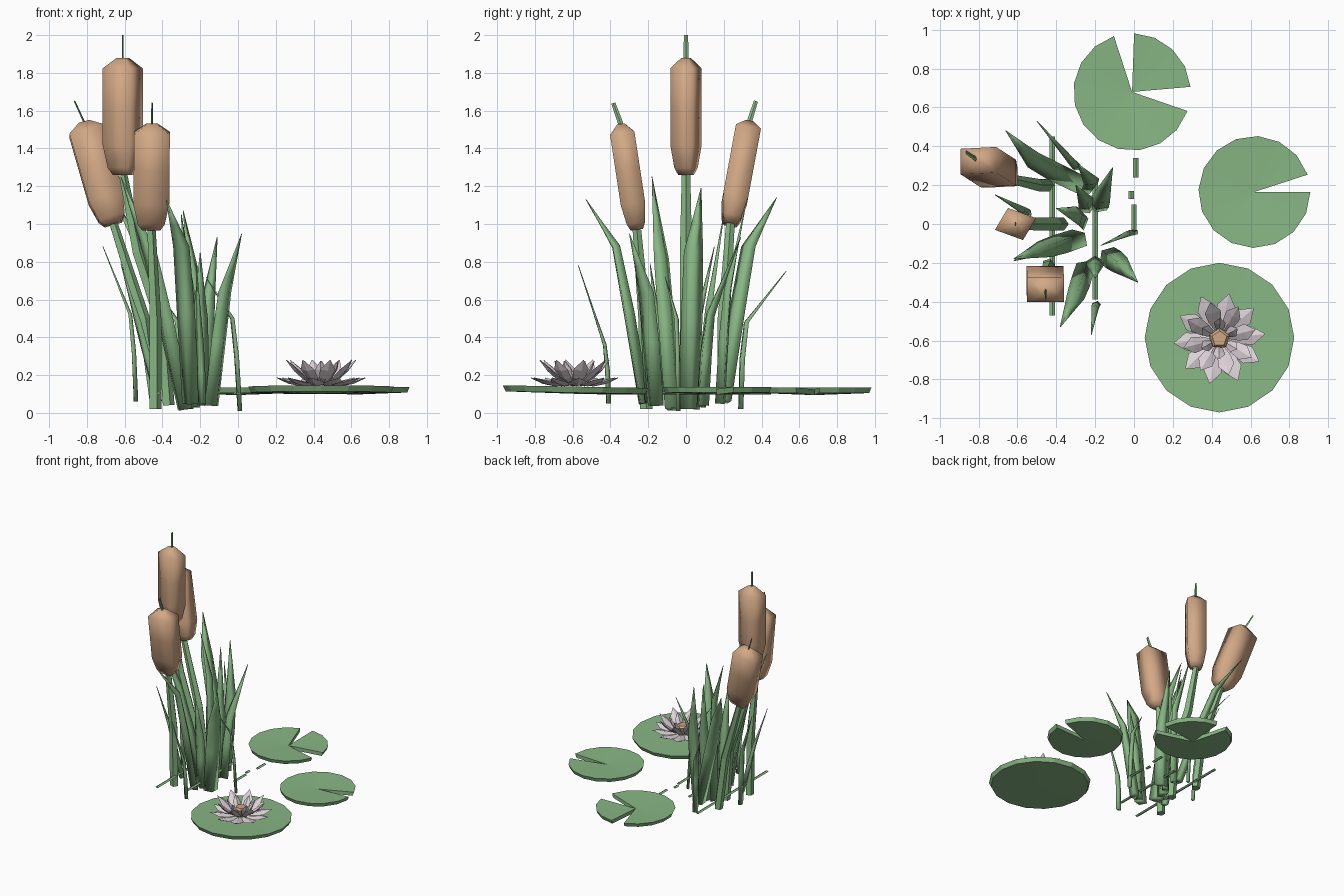
import bpy, bmesh, math
from mathutils import Vector

if "Cube" in bpy.data.objects:
    bpy.data.objects.remove(bpy.data.objects["Cube"])


def material(name, rgb):
    m = bpy.data.materials.new(name)
    m.diffuse_color = (*rgb, 1)
    m.use_nodes = True
    m.node_tree.nodes["Principled BSDF"].inputs["Base Color"].default_value = m.diffuse_color
    return m


GREEN = material("leaf green", (0.245, 0.47, 0.23))
BROWN = material("cattail brown", (0.64, 0.39, 0.235))
PINK = material("petal pale pink", (0.74, 0.66, 0.70))


def finish(bm, name, mat, smooth=False):
    bmesh.ops.recalc_face_normals(bm, faces=bm.faces[:])
    for f in bm.faces:
        f.smooth = smooth
    me = bpy.data.meshes.new(name)
    bm.to_mesh(me)
    bm.free()
    me.materials.append(mat)
    ob = bpy.data.objects.new(name, me)
    bpy.context.collection.objects.link(ob)
    return ob


def loft(bm, points, radii, sides=4, turn=0.0, side=None):
    """Join rings of elliptical section (a, b) along a path."""
    pts = [Vector(p) for p in points]
    rings = []
    for i, p in enumerate(pts):
        axis = (pts[min(i + 1, len(pts) - 1)] - pts[max(i - 1, 0)]).normalized()
        u = Vector(side or (1, 0, 0))
        u = (u - axis * u.dot(axis)).normalized()
        v = axis.cross(u)
        a, b = radii[i]
        ring = []
        for k in range(sides):
            t = turn + math.tau * k / sides
            ring.append(bm.verts.new(p + u * a * math.cos(t) + v * b * math.sin(t)))
        rings.append(ring)
    for r, s in zip(rings, rings[1:]):
        for k in range(sides):
            j = (k + 1) % sides
            bm.faces.new((r[k], r[j], s[j], s[k]))
    bm.faces.new(rings[0][::-1])
    bm.faces.new(rings[-1])


def cattail(n, stem, bottom, top, tip, a, b, turn):
    # seed head
    lo, hi = Vector(bottom), Vector(top)
    levels = [(0, .5), (.06, .75), (.25, 1), (.57, 1), (.91, 1), (1, .3)]
    bm = bmesh.new()
    loft(bm, [lo.lerp(hi, t) for t, s in levels],
         [(a * s, b * s) for t, s in levels], 4, turn)
    finish(bm, f"cattail_head_{n}", BROWN, True)
    # stem below and spike above
    bm = bmesh.new()
    loft(bm, stem + [bottom], [(.034, .034)] * len(stem) + [(.024, .024)], 5)
    finish(bm, f"cattail_stem_{n}", GREEN)
    bm = bmesh.new()
    loft(bm, [top, tip], [(.005, .014), (.004, .011)], 4)
    finish(bm, f"cattail_spike_{n}", GREEN)


cattail(1, [(-.37, 0, .04), (-.40, 0, .45), (-.53, 0, .85)],
        (-.61, 0, 1.26), (-.61, 0, 1.88), (-.61, 0, 2.0), .113, .088, .35)
cattail(2, [(-.44, .20, .06), (-.50, .20, .5)],
        (-.66, .235, 1.0), (-.815, .335, 1.54), (-.865, .37, 1.65), .134, .095, math.pi / 4)
cattail(3, [(-.44, -.21, .02), (-.44, -.22, .5)],
        (-.46, -.26, .97), (-.455, -.345, 1.53), (-.455, -.385, 1.64), .134, .092, math.pi / 4)

# Leaf blades: base, bend, tip, half width
blades = [
    ((-.19, -.41, .05), (-.20, -.43, .36), (-.22, -.57, .78), .022),
    ((-.25, -.22, .05), (-.30, -.37, .88), (-.38, -.53, 1.13), .052),
    ((-.54, .05, .06), (-.57, .07, .52), (-.715, .15, .88), .022),
    ((-.28, -.07, .02), (-.46, -.13, .82), (-.62, -.18, 1.25), .06),
    ((-.27, .02, .02), (-.29, .04, .85), (-.40, .08, 1.19), .058),
    ((-.27, .20, .06), (-.52, .33, .88), (-.66, .48, 1.14), .052),
    ((-.29, .29, .02), (-.32, .32, .48), (-.50, .53, .75), .022),
    ((-.24, .18, .05), (-.22, .22, .65), (-.29, .31, 1.07), .046),
    ((-.19, .09, .04), (-.17, .13, .52), (-.11, .29, .93), .055),
    ((-.14, -.16, .04), (-.07, -.21, .64), (.02, -.30, .95), .058),
    ((.01, -.04, .01), (-.03, -.05, .50), (-.17, -.11, .72), .018),
    ((-.24, .08, .03), (-.25, .12, .55), (-.30, .20, 1.05), .045),
    ((-.42, -.14, .06), (-.53, -.15, .48), (-.62, -.19, .79), .03),
    ((-.20, -.19, .06), (-.20, -.22, .5), (-.20, -.28, .85), .045),
]
for n, (base, bend, tip, w) in enumerate(blades, 1):
    p, q, r = map(Vector, (base, bend, tip))
    lean = r - p
    across = Vector((-lean.y, lean.x, 0)).normalized()
    if abs(across.x) < .45:          # turn edge-on blades a little outward
        across = (across + Vector((.6, 0, 0))).normalized()
    bm = bmesh.new()
    loft(bm, [p, p.lerp(q, .55) + (q - p.lerp(r, .5)) * .1, q, q.lerp(r, .45), r],
         [(w * .95, w * .62), (w, w * .6), (w * .9, w * .45), (w * .5, w * .22), (.002, .002)],
         4, 0, across)
    finish(bm, f"leaf_blade_{n}", GREEN, True)

# Thin runners lying at water level
for n, (x, y0, y1) in enumerate([(-.42, -.47, .45), (-.20, -.39, .24), (0, -.05, .10),
                                 (-.015, .13, .17), (.01, .24, .34)], 1):
    bm = bmesh.new()
    loft(bm, [(x, y0, .105), (x, y1, .105)], [(.014, .008)] * 2, 4)
    finish(bm, f"runner_{n}", GREEN)


def pad(name, cx, cy, r, wedges, zc, ze, thick, tilt=0.0):
    """Shallow dished disc made of wedges (start, end, steps) in degrees."""
    bm = bmesh.new()
    for start, end, steps in wedges:
        full = end - start >= 360
        ring = []
        for i in range(steps if full else steps + 1):
            t = math.radians(start + (end - start) * i / steps)
            x, y = r * math.cos(t), r * math.sin(t)
            ring.append(((cx + x, cy + y, ze - tilt * y),
                         (cx + .96 * x, cy + .96 * y, ze - thick - tilt * y)))
        tc, bc = bm.verts.new((cx, cy, zc)), bm.verts.new((cx, cy, zc - thick))
        top = [bm.verts.new(a) for a, b in ring]
        bot = [bm.verts.new(b) for a, b in ring]
        for i in range(steps):
            j = (i + 1) % len(ring)
            bm.faces.new((tc, top[i], top[j]))
            bm.faces.new((bc, bot[j], bot[i]))
            bm.faces.new((top[i], bot[i], bot[j], top[j]))
        if not full:
            bm.faces.new((tc, bc, bot[0], top[0]))
            bm.faces.new((tc, top[-1], bot[-1], bc))
    finish(bm, name, GREEN)


pad("lily_pad_large", .44, -.585, .385, [(0, 360, 16)], .133, .139, .032, .018)
pad("lily_pad_right", .62, .165, .288, [(18, 360, 15)], .127, .138, .03)
pad("lily_pad_back", -.01, .68, .302, [(5, 88, 4), (108, 341, 11)], .124, .135, .03)

# Water lily: three rings of pointed petals
CX, CY = .44, -.59
bm = bmesh.new()
for count, r0, z0, r1, z1, w, off in [(10, .05, .15, .235, .185, .048, .1),
                                      (8, .05, .16, .19, .28, .042, .25),
                                      (6, .04, .17, .105, .275, .03, .5)]:
    for k in range(count):
        t = off + math.tau * k / count
        out, across = Vector((math.cos(t), math.sin(t), 0)), (-math.sin(t), math.cos(t), 0)
        c = Vector((CX, CY, 0))
        path = []
        for f, sag in ((0, 0), (.3, -.008), (.65, -.008), (1, 0)):
            path.append(c + out * (r0 + (r1 - r0) * f)
                        + Vector((0, 0, z0 + (z1 - z0) * f + sag)))
        loft(bm, path, [(w * .35, .006), (w * .8, .012), (w, .011), (.002, .002)],
             4, 0, across)
finish(bm, "lily_petals", PINK)

# Flower centre
bm = bmesh.new()
loft(bm, [(CX, CY, .15), (CX, CY, .205), (CX, CY, .22)],
     [(.035, .035), (.055, .055), (.04, .04)], 5, .3)
finish(bm, "lily_centre", BROWN)
